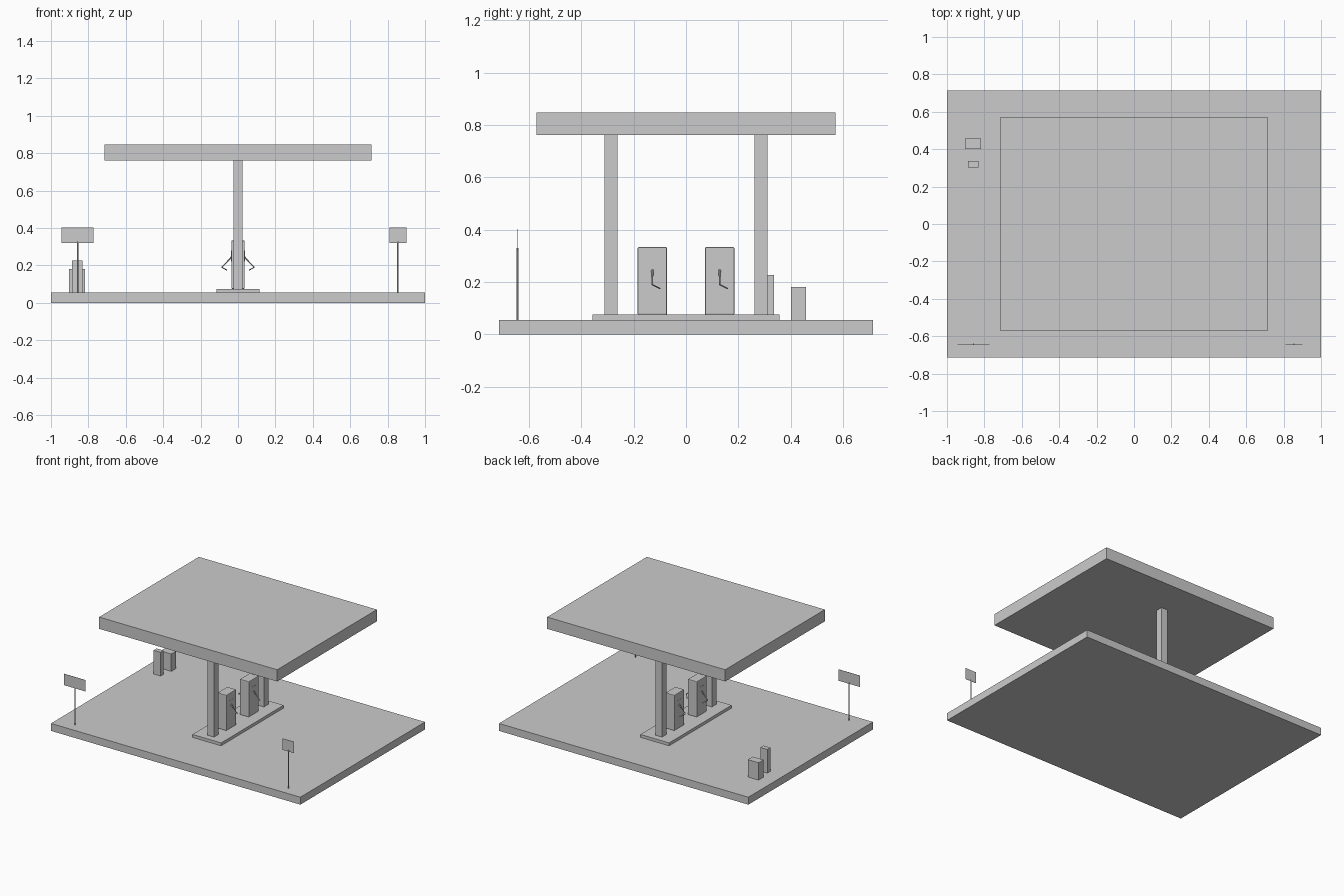
import bpy
from mathutils import Vector

if "Cube" in bpy.data.objects:
    bpy.data.objects.remove(bpy.data.objects["Cube"])


def box(name, x, y, z, bevel=0.0):
    """Box from (min, max) ranges on each axis."""
    bpy.ops.mesh.primitive_cube_add(size=1, location=[sum(r) / 2 for r in (x, y, z)])
    ob = bpy.context.object
    ob.name = name
    ob.scale = [r[1] - r[0] for r in (x, y, z)]
    bpy.ops.object.transform_apply(location=False, rotation=False, scale=True)
    if bevel:
        m = ob.modifiers.new("edge_bevel", 'BEVEL')
        m.width = bevel
        m.segments = 2
    return ob


def rod(name, a, b, radius, tip=None, sides=8):
    """Cylinder or cone frustum between two points."""
    a, b = Vector(a), Vector(b)
    d = b - a
    bpy.ops.mesh.primitive_cone_add(vertices=sides, radius1=radius,
                                    radius2=radius if tip is None else tip,
                                    depth=d.length, location=(a + b) / 2)
    ob = bpy.context.object
    ob.name = name
    ob.rotation_euler = d.to_track_quat('Z', 'Y').to_euler()
    bpy.ops.object.shade_smooth_by_angle()
    return ob


# forecourt slab, island and canopy
box("forecourt_slab", (-1, 1), (-0.714, 0.714), (0, 0.054))
box("pump_island", (-0.115, 0.115), (-0.358, 0.358), (0.054, 0.075))
box("canopy_roof", (-0.714, 0.714), (-0.571, 0.571), (0.762, 0.847))

for s, end in ((-1, "front"), (1, "back")):
    # canopy columns
    c = s * 0.286
    box(f"{end}_column", (-0.025, 0.025), (c - 0.025, c + 0.025), (0.075, 0.762))

    # fuel pump with a display, nozzle and hose on both sides
    c = s * 0.1285
    box(f"{end}_pump_body", (-0.036, 0.036), (c - 0.056, c + 0.056), (0.075, 0.333), 0.004)
    for k, side in ((-1, "left"), (1, "right")):
        tag = f"{end}_{side}"
        face = sorted((k * 0.035, k * 0.037))
        box(f"{tag}_pump_display", face, (c - 0.022, c + 0.022), (0.22, 0.28))
        rod(f"{tag}_nozzle", (k * 0.034, c, 0.245), (k * 0.058, c, 0.22), 0.005, 0.003)
        rod(f"{tag}_hose_upper", (k * 0.055, c, 0.223), (k * 0.086, c, 0.19), 0.0028)
        rod(f"{tag}_hose_lower", (k * 0.086, c, 0.19), (k * 0.06, c + 0.03, 0.175), 0.0028)

# roadside signs: thin pole and flat panel
for name, x, w in (("left_sign", -0.858, 0.086), ("right_sign", 0.855, 0.045)):
    rod(f"{name}_pole", (x, -0.643, 0.054), (x, -0.643, 0.33), 0.004)
    box(f"{name}_panel", (x - w, x + w), (-0.6445, -0.6425), (0.32, 0.402))

# service units in the back left corner
box("waste_bin", (-0.903, -0.817), (0.402, 0.458), (0.054, 0.18))
box("air_station", (-0.888, -0.832), (0.302, 0.337), (0.054, 0.226))
